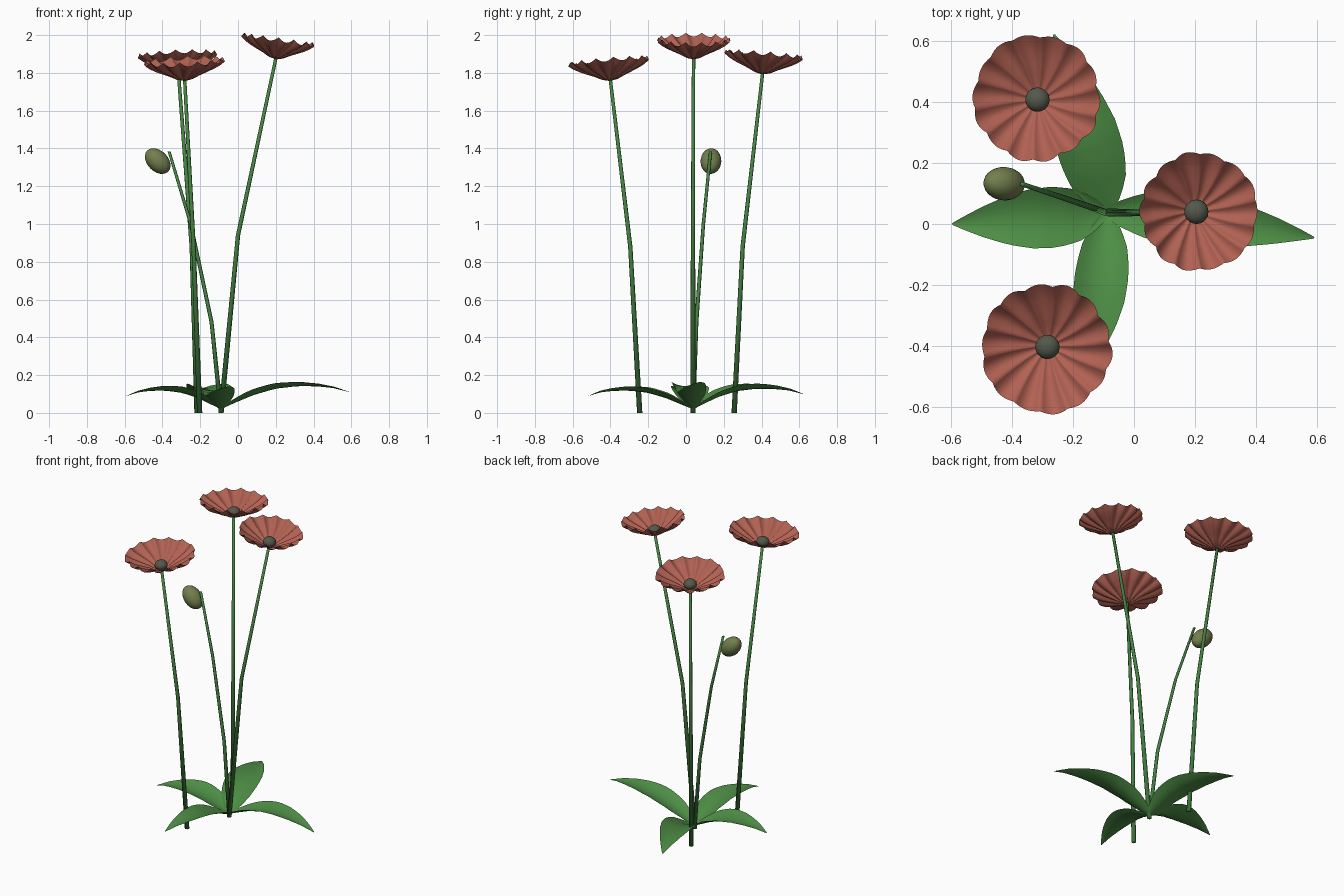
import bpy, bmesh, math
from mathutils import Vector

if "Cube" in bpy.data.objects:
    bpy.data.objects.remove(bpy.data.objects["Cube"])


def mat(name, rgb):
    m = bpy.data.materials.new(name)
    m.diffuse_color = (*rgb, 1)
    m.use_nodes = True
    m.node_tree.nodes["Principled BSDF"].inputs["Base Color"].default_value = m.diffuse_color
    return m


PETAL = mat("petal_red", (0.44, 0.12, 0.085))
LEAF = mat("leaf_green", (0.075, 0.27, 0.06))
STEM = mat("stem_green", (0.06, 0.22, 0.055))
BUD = mat("bud_olive", (0.17, 0.21, 0.075))
SEED = mat("seed_grey", (0.09, 0.10, 0.07))


def finish(bm, name, material, normals=True):
    if normals:
        bmesh.ops.recalc_face_normals(bm, faces=bm.faces)
    me = bpy.data.meshes.new(name)
    bm.to_mesh(me)
    bm.free()
    me.materials.append(material)
    for p in me.polygons:
        p.use_smooth = True
    ob = bpy.data.objects.new(name, me)
    bpy.context.collection.objects.link(ob)
    return ob


def grid(bm, rows, closed=False):
    # skin consecutive rows of points
    vs = [[bm.verts.new(p) for p in r] for r in rows]
    n = len(vs[0])
    for a, b in zip(vs, vs[1:]):
        for i in range(n if closed else n - 1):
            j = (i + 1) % n
            bm.faces.new((a[i], a[j], b[j], b[i]))
    return vs


def interp(table, t):
    for (a, va), (b, vb) in zip(table, table[1:]):
        if t <= b:
            return va + (vb - va) * (t - a) / (b - a)
    return table[-1][1]


def stem(name, pts, r0=0.014, r1=0.009, sides=8):
    bm = bmesh.new()
    rows = []
    for k, p in enumerate(pts):
        r = r0 + (r1 - r0) * k / (len(pts) - 1)
        rows.append([(p[0] + r * math.cos(2 * math.pi * i / sides),
                      p[1] + r * math.sin(2 * math.pi * i / sides), p[2])
                     for i in range(sides)])
    vs = grid(bm, rows, True)
    bm.faces.new(vs[0][::-1])
    bm.faces.new(vs[-1])
    finish(bm, name, STEM)


def ball(name, centre, scale, material, axis=(0, 0, 1)):
    bm = bmesh.new()
    bmesh.ops.create_uvsphere(bm, u_segments=20, v_segments=12, radius=1)
    q = Vector((0, 0, 1)).rotation_difference(Vector(axis))
    for v in bm.verts:
        v.co = Vector(centre) + q @ Vector(c * s for c, s in zip(v.co, scale))
    finish(bm, name, material)


# ruffled cup of merged petals
CUP = [(0.06, 0.0), (0.2, 0.008), (0.38, 0.028), (0.56, 0.045),
       (0.74, 0.063), (0.88, 0.08), (1.0, 0.1)]


def flower(name, base, axis, radius, phase, lobes=14):
    bm = bmesh.new()
    q = Vector((0, 0, 1)).rotation_difference(Vector(axis).normalized())
    seg = lobes * 8
    rows = []
    for f, z in CUP:
        row = []
        for i in range(seg):
            a = 2 * math.pi * i / seg
            u = abs(math.sin(lobes * a / 2)) - 0.6
            rr = radius * f * (1 + 0.045 * u * f)
            rr *= 1 + 0.015 * f * math.sin(5 * a + phase)
            zz = z - 0.022 * u * f
            b = a + phase + 0.12 * f
            row.append(Vector(base) + q @ Vector((rr * math.cos(b), rr * math.sin(b), zz)))
        rows.append(row)
    vs = grid(bm, rows, True)
    bm.faces.new(vs[0][::-1])
    finish(bm, name + "_petals", PETAL, False)
    ball(name + "_centre", Vector(base) + q @ Vector((0, 0, 0.03)),
         (0.04, 0.04, 0.032), SEED, axis)


# flowers and their stems
ROOT = (-0.09, 0.037, 0)
for nm, pts, axis, rad, ph in (
    ("right_flower", [ROOT, (0.0, 0.037, 0.94), (0.2, 0.04, 1.875)], (0.14, 0.0, 1), 0.192, 0.1),
    ("back_flower", [(-0.217, 0.255, 0), (-0.245, 0.3, 0.88), (-0.315, 0.405, 1.795)],
     (-0.04, 0.08, 1), 0.206, 0.5),
    ("front_flower", [(-0.203, -0.245, 0), (-0.235, -0.295, 0.88), (-0.282, -0.4, 1.76)],
     (-0.05, -0.085, 1), 0.211, 0.9),
):
    stem(nm + "_stem", pts)
    flower(nm, pts[-1], axis, rad, ph)

# drooping bud
stem("bud_stem", [ROOT, (-0.14, 0.055, 0.48), (-0.25, 0.092, 1.0), (-0.365, 0.13, 1.385)],
     0.012, 0.008)
ball("bud", (-0.425, 0.132, 1.333), (0.055, 0.055, 0.079), BUD, (-0.7, 0.05, 0.7))

# arching, channelled leaves
WIDTH = [(0, 0.02), (0.08, 0.055), (0.2, 0.087), (0.35, 0.1), (0.5, 0.097),
         (0.65, 0.08), (0.8, 0.052), (0.92, 0.024), (1, 0.003)]


def leaf(name, mid, tip, peak, tip_z, w):
    # mid = middle control point of the spine, seen from above
    bm = bmesh.new()
    rows = []
    p0, p1, p2 = Vector(ROOT[:2]), Vector(mid), Vector(tip)
    height = [(0, 0.02), (0.1, peak * 0.36), (0.25, peak * 0.66), (0.42, peak * 0.9),
              (0.6, peak), (0.75, peak * 0.99), (0.88, (peak + tip_z) / 2 + 0.005), (1, tip_z)]
    for k in range(17):
        t = k / 16
        p = p0 * (1 - t) ** 2 + p1 * 2 * t * (1 - t) + p2 * t * t
        d = ((p1 - p0) * (1 - t) + (p2 - p1) * t).normalized()
        side = Vector((-d.y, d.x))
        h = interp(WIDTH, t) * w
        rows.append([(p.x + side.x * h * s, p.y + side.y * h * s,
                      interp(height, t) + 0.42 * h * s * s * (1 - 0.5 * t))
                     for s in (-1, -0.67, -0.33, 0, 0.33, 0.67, 1)])
    grid(bm, rows)
    bmesh.ops.reverse_faces(bm, faces=bm.faces)
    bm.normal_update()
    if sum(f.normal.z for f in bm.faces) < 0:
        bmesh.ops.reverse_faces(bm, faces=bm.faces)
    finish(bm, name, LEAF, False)


leaf("right_leaf", (0.25, 0.02), (0.59, -0.045), 0.142, 0.11, 0.88)
leaf("left_leaf", (-0.33, 0.015), (-0.595, 0.0), 0.118, 0.088, 1.0)
leaf("back_leaf", (-0.15, 0.3), (-0.262, 0.62), 0.128, 0.1, 1.08)
leaf("front_leaf", (-0.1, -0.25), (-0.175, -0.515), 0.118, 0.09, 0.88)
